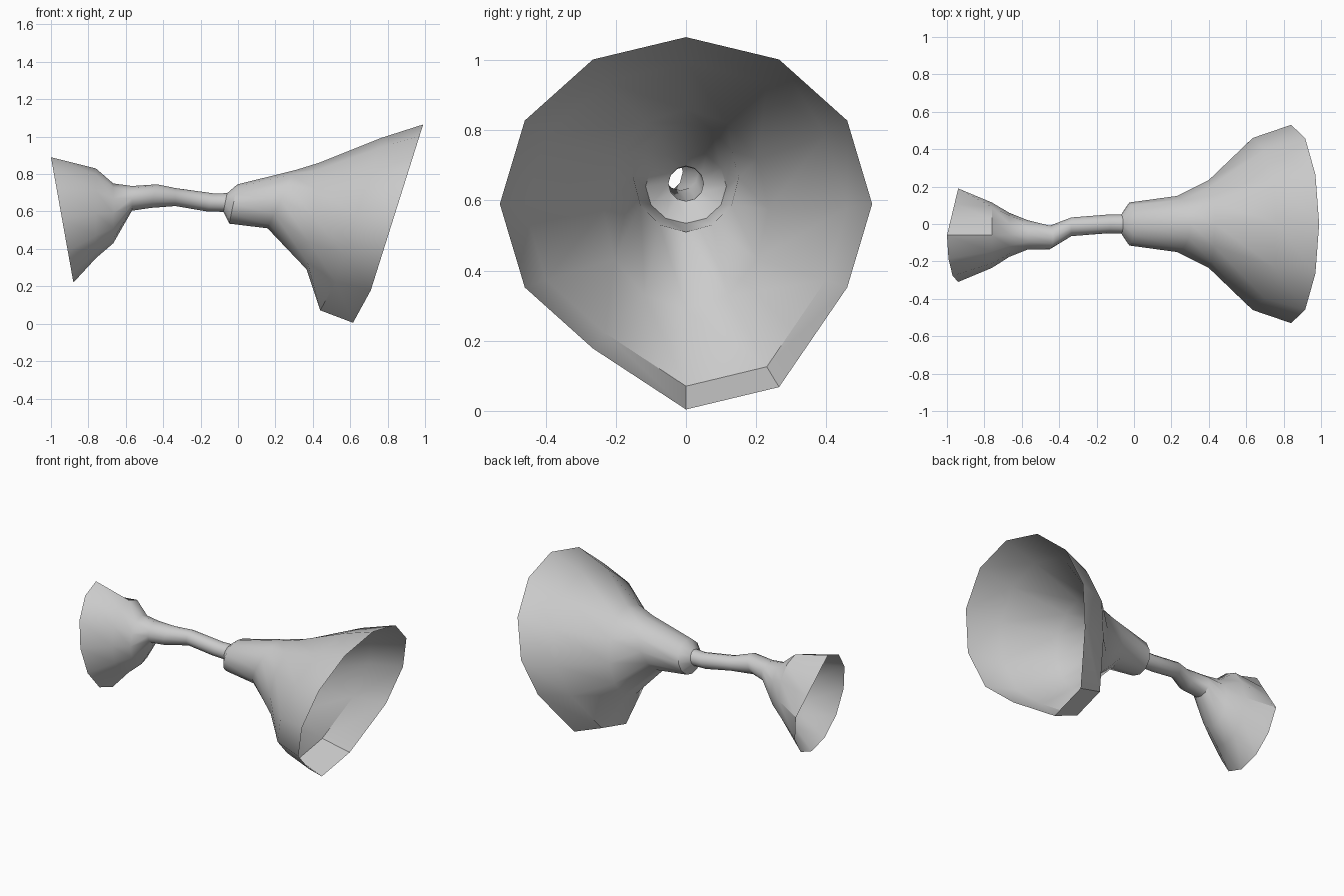
import bpy, bmesh, math
from mathutils import Vector

if "Cube" in bpy.data.objects:
    bpy.data.objects.remove(bpy.data.objects["Cube"])

N = 12


def ring(cx, cy, cz, ry, dx, dz):
    """Tilted elliptical section; point 0 is the top, point 3 is +y, point 6 the bottom."""
    pts = []
    for k in range(N):
        a = 2 * math.pi * k / N
        pts.append(Vector((cx + dx * math.cos(a), cy + ry * math.sin(a), cz + dz * math.cos(a))))
    return pts


# sections from the wide horn mouth, along the tube, to the small mouth
sections = [
    (0.84, 0, 0.59, 0.53, 0.15, 0.475),
    (0.635, 0, 0.58, 0.46, 0.13, 0.413),
    (0.40, 0, 0.575, 0.235, 0.033, 0.285),
    (0.23, 0, 0.665, 0.15, 0.072, 0.155),
    (-0.025, 0, 0.64, 0.115, 0.022, 0.105),
    (-0.068, 0, 0.648, 0.05, 0.010, 0.05),
    (-0.145, 0, 0.648, 0.05, 0.020, 0.048),
    (-0.335, -0.015, 0.677, 0.05, 0.0, 0.048),
    (-0.45, -0.072, 0.682, 0.063, 0.018, 0.063),
    (-0.567, -0.058, 0.67, 0.078, 0.0, 0.066),
    (-0.667, -0.058, 0.59, 0.118, 0.0, 0.16),
    (-0.76, -0.06, 0.59, 0.175, 0.0, 0.24),
    (-0.94, -0.06, 0.555, 0.25, -0.06, 0.335),
]
rings = [ring(*s) for s in sections]

# pulled-out lip at the bottom of the wide mouth
for r, f in ((rings[0], 1.0), (rings[1], 0.87)):
    for k in (5, 6):
        r[k] += Vector((-0.075, 0, -0.11)) * f

# flattened corner of the small mouth
m = rings[-1]
for k in (1, 2):
    m[k] = m[0].lerp(m[3], k / 3)

# loft the open shell
bm = bmesh.new()
loops = [[bm.verts.new(p) for p in r] for r in rings]
for a, b in zip(loops, loops[1:]):
    for k in range(N):
        j = (k + 1) % N
        bm.faces.new((a[k], a[j], b[j], b[k]))
bmesh.ops.recalc_face_normals(bm, faces=bm.faces)
mesh = bpy.data.meshes.new("horn_shell")
bm.to_mesh(mesh)
bm.free()
horn = bpy.data.objects.new("horn_shell", mesh)
bpy.context.collection.objects.link(horn)
bpy.context.view_layer.objects.active = horn
horn.select_set(True)
bpy.ops.object.shade_smooth_by_angle(angle=math.radians(35))
